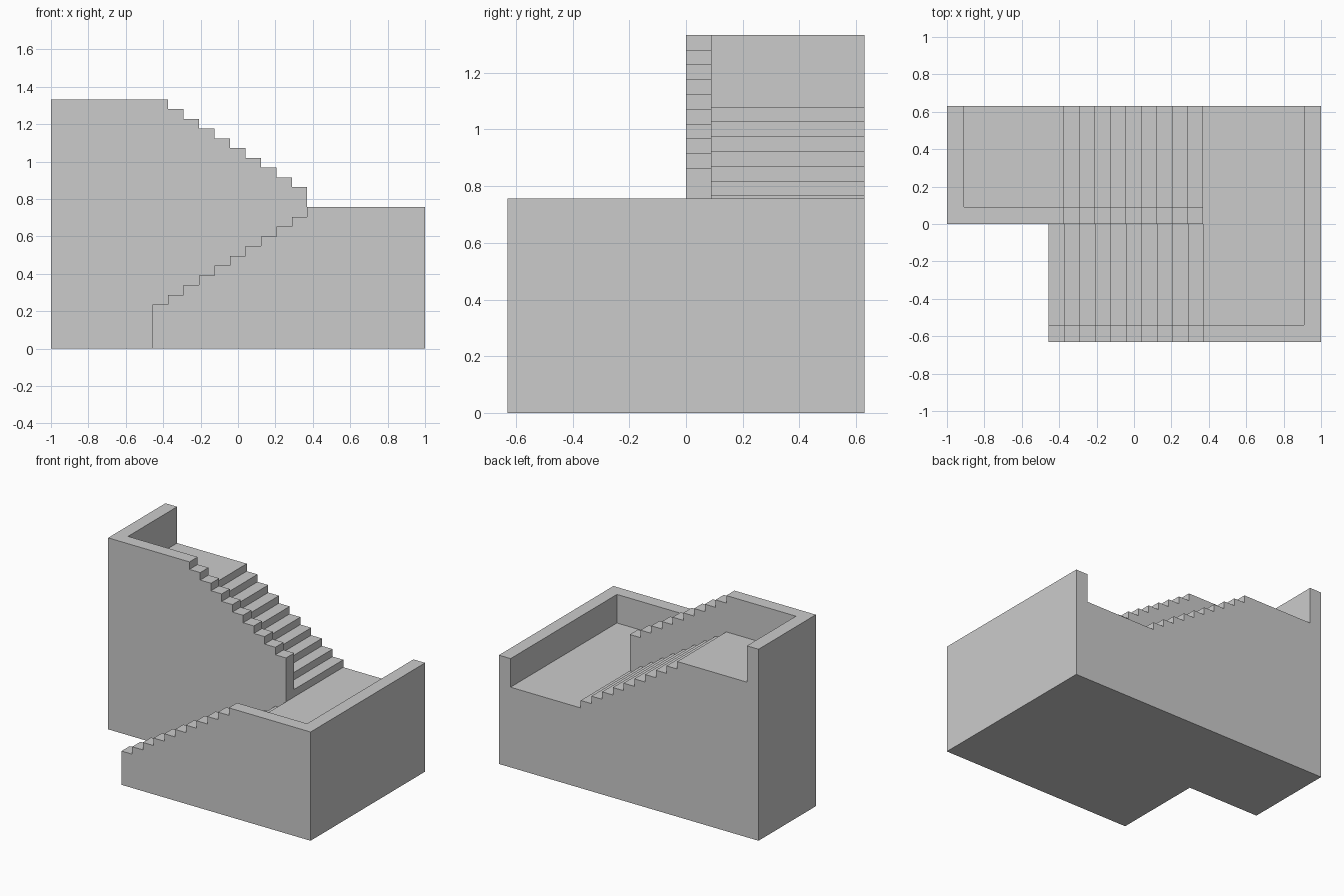
import bpy, bmesh, math

if "Cube" in bpy.data.objects:
    bpy.data.objects.remove(bpy.data.objects["Cube"])

HALF_W, HALF_D, WALL = 1.0, 0.63, 0.09
RUN, RISE = 0.0826, 0.0522
X_TURN = 0.37                      # where both flights meet the middle landing
X_FOOT = X_TURN - 10 * RUN         # foot of lower flight
LOW_WALL, TOP_WALL = 0.757, 1.333  # parapet tops
LANDING = 0.558                    # middle landing floor
INNER = HALF_W - WALL


def lower_steps(top):
    """Stepped line climbing in +x, ending at height top on X_TURN."""
    pts = []
    for i in range(10):
        z = top - RISE * (10 - i)
        pts += [(X_FOOT + i * RUN, z), (X_FOOT + (i + 1) * RUN, z)]
    return pts + [(X_TURN, top)]


def upper_steps(first):
    """Stepped line climbing in -x from X_TURN, first step at height first."""
    pts = []
    for i in range(9):
        z = first + RISE * i
        pts += [(X_TURN - i * RUN, z), (X_TURN - (i + 1) * RUN, z)]
    return pts + [(X_TURN - 9 * RUN, first + RISE * 9)]


def slab(name, outline, y0, y1):
    """Extrude an x-z outline from y0 to y1."""
    bm = bmesh.new()
    face = bm.faces.new([bm.verts.new((x, y0, z)) for x, z in outline])
    ext = bmesh.ops.extrude_face_region(bm, geom=[face])
    verts = [g for g in ext["geom"] if isinstance(g, bmesh.types.BMVert)]
    bmesh.ops.translate(bm, verts=verts, vec=(0, y1 - y0, 0))
    bmesh.ops.recalc_face_normals(bm, faces=bm.faces)
    me = bpy.data.meshes.new(name)
    bm.to_mesh(me)
    bm.free()
    ob = bpy.data.objects.new(name, me)
    bpy.context.collection.objects.link(ob)
    return ob


# right parapet end seen in section, shared by every inner slab
right_end = [(INNER, LANDING), (INNER, LOW_WALL), (HALF_W, LOW_WALL), (HALF_W, 0)]

# front parapet wall with stepped top
front_wall = slab("front_wall",
    [(X_FOOT, 0)] + lower_steps(LOW_WALL) + [(HALF_W, LOW_WALL), (HALF_W, 0)],
    -HALF_D, -HALF_D + WALL)

# lower flight and middle landing
lower_flight = slab("lower_flight",
    [(X_FOOT, 0)] + lower_steps(LANDING) + right_end,
    -HALF_D + WALL, 0)

# middle parapet wall descending to the landing
mid_top = upper_steps(TOP_WALL - 9 * RISE)[::-1]
middle_wall = slab("middle_wall",
    [(-HALF_W, 0), (-HALF_W, TOP_WALL)] + mid_top + [(X_TURN, LANDING)] + right_end,
    0, WALL)

# upper flight with top landing and left parapet
treads = upper_steps(LANDING + RISE)[::-1]
top_floor = LANDING + 10 * RISE
upper_flight = slab("upper_flight",
    [(-HALF_W, 0), (-HALF_W, TOP_WALL), (-INNER, TOP_WALL), (-INNER, top_floor)]
    + treads + [(X_TURN, LANDING)] + right_end,
    WALL, HALF_D)


def clean(bm):
    bmesh.ops.remove_doubles(bm, verts=bm.verts, dist=1e-5)


# tidy doubled corner points, then fuse the slabs into one solid
parts = [front_wall, lower_flight, middle_wall, upper_flight]
for ob in parts:
    bm = bmesh.new()
    bm.from_mesh(ob.data)
    clean(bm)
    for e in list(bm.edges):
        e.smooth = True
    bm.to_mesh(ob.data)
    bm.free()

stair = parts[0]
bpy.context.view_layer.objects.active = stair
for other in parts[1:]:
    mod = stair.modifiers.new("fuse", "BOOLEAN")
    mod.operation, mod.solver, mod.object = "UNION", "EXACT", other
    bpy.ops.object.modifier_apply(modifier=mod.name)
    bpy.data.objects.remove(other)
stair.name = "staircase"

# merge coplanar faces
bm = bmesh.new()
bm.from_mesh(stair.data)
clean(bm)
bmesh.ops.dissolve_limit(bm, angle_limit=math.radians(1), verts=bm.verts, edges=bm.edges)
bm.to_mesh(stair.data)
bm.free()
